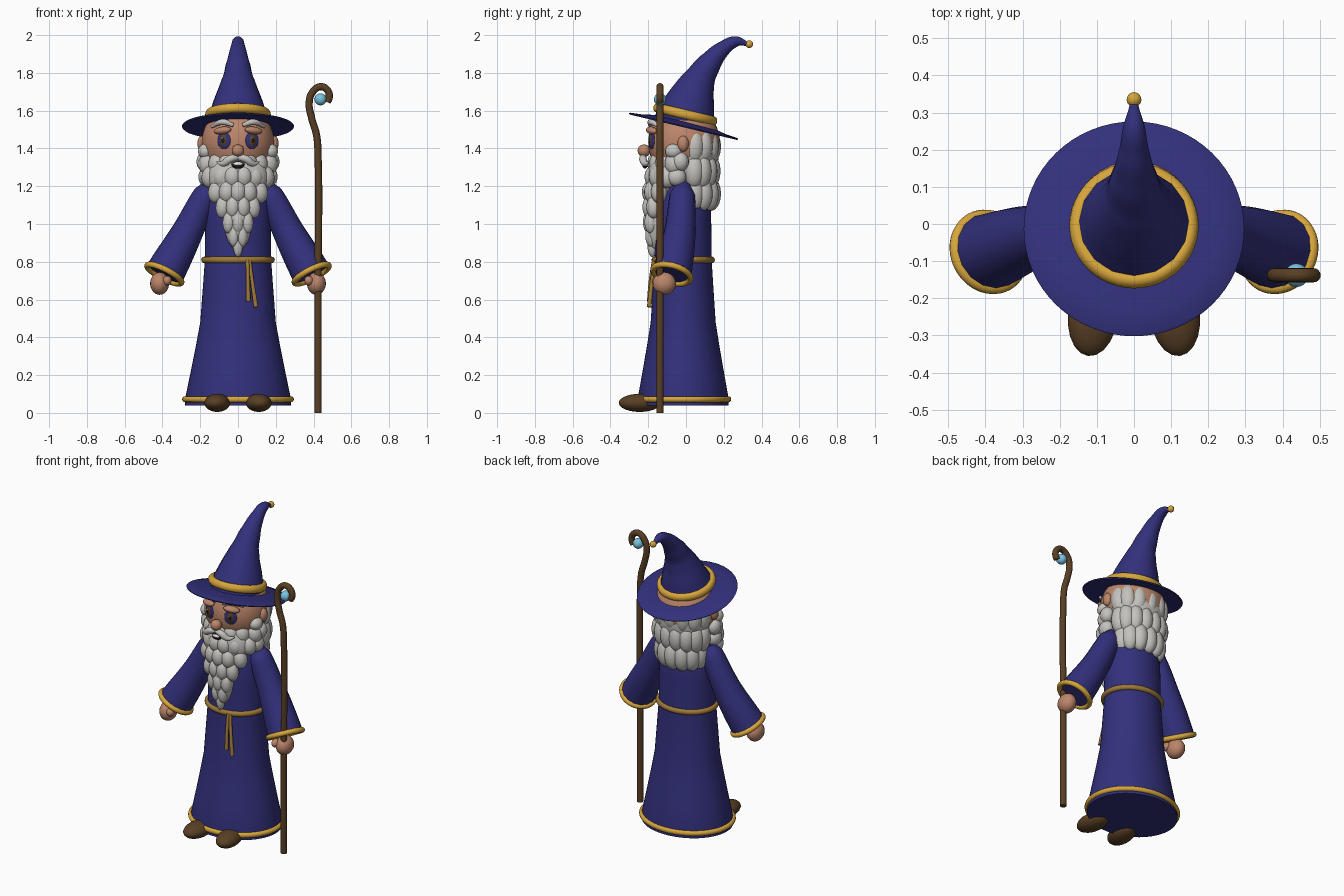
import bpy, bmesh, math
from mathutils import Vector, Matrix, Euler

cube = bpy.data.objects.get("Cube")
if cube:
    bpy.data.objects.remove(cube)


def material(name, r, g, b):
    m = bpy.data.materials.new(name)
    m.use_nodes = True
    m.diffuse_color = (r, g, b, 1)
    m.node_tree.nodes["Principled BSDF"].inputs["Base Color"].default_value = (r, g, b, 1)
    return m


BLUE = material("robe blue", .032, .03, .2)
GOLD = material("gold trim", .68, .38, .045)
ROPE = material("rope tan", .34, .19, .04)
HAIR = material("silver hair", .55, .54, .51)
SKIN = material("skin", .5, .235, .145)
WOOD = material("dark wood", .1, .05, .018)
GEM = material("sky blue gem", .19, .55, .75)
DARK = material("near black", .012, .01, .012)
WHITE = material("white", .85, .85, .83)


def finish(name, mesh, mat):
    obj = bpy.data.objects.new(name, mesh)
    bpy.context.collection.objects.link(obj)
    mesh.materials.clear()
    mesh.materials.append(mat)
    bpy.ops.object.select_all(action='DESELECT')
    obj.select_set(True)
    bpy.context.view_layer.objects.active = obj
    bpy.ops.object.shade_smooth_by_angle(angle=math.radians(45))
    return obj


def blobs(name, mat, items, seg=20):
    """Ellipsoids (centre, radii, optional rotation) joined in one object."""
    bm = bmesh.new()
    for loc, size, *rot in items:
        turn = Euler(rot[0]) if rot else Euler()
        bmesh.ops.create_uvsphere(bm, u_segments=seg, v_segments=seg * 2 // 3, radius=1,
                                  matrix=Matrix.LocRotScale(Vector(loc), turn, Vector(size)))
    mesh = bpy.data.meshes.new(name)
    bm.to_mesh(mesh)
    bm.free()
    return finish(name, mesh, mat)


def tube(name, mat, points):
    """Smooth round tube through (x, y, z, radius) points."""
    cu = bpy.data.curves.new(name, 'CURVE')
    cu.dimensions = '3D'
    cu.bevel_depth = 1
    cu.bevel_resolution = 6
    cu.resolution_u = 8
    cu.use_fill_caps = True
    sp = cu.splines.new('BEZIER')
    sp.radius_interpolation = 'CARDINAL'
    sp.bezier_points.add(len(points) - 1)
    for bp, p in zip(sp.bezier_points, points):
        bp.co, bp.radius = p[:3], p[3]
        bp.handle_left_type = bp.handle_right_type = 'AUTO'
    temp = bpy.data.objects.new(name + "_path", cu)
    bpy.context.collection.objects.link(temp)
    deps = bpy.context.evaluated_depsgraph_get()
    mesh = bpy.data.meshes.new_from_object(temp.evaluated_get(deps))
    bpy.data.objects.remove(temp)
    return finish(name, mesh, mat)


def lathe(name, mat, profile, seg=48):
    """Turn a (radius, z) profile around the z axis."""
    bm = bmesh.new()
    vs = [bm.verts.new((r, 0, z)) for r, z in profile]
    es = [bm.edges.new(pair) for pair in zip(vs, vs[1:])]
    bmesh.ops.spin(bm, geom=vs + es, cent=(0, 0, 0), axis=(0, 0, 1), angle=math.tau,
                   steps=seg, use_duplicate=False)
    bmesh.ops.remove_doubles(bm, verts=bm.verts, dist=.0005)
    bmesh.ops.recalc_face_normals(bm, faces=bm.faces)
    mesh = bpy.data.meshes.new(name)
    bm.to_mesh(mesh)
    bm.free()
    return finish(name, mesh, mat)


def ring(name, mat, loc, major, minor, rot=(0, 0, 0), scale=(1, 1, 1)):
    bpy.ops.mesh.primitive_torus_add(location=loc, rotation=rot, major_radius=major,
                                     minor_radius=minor, major_segments=48, minor_segments=12)
    obj = bpy.context.object
    obj.name, obj.scale = name, scale
    obj.data.materials.append(mat)
    bpy.ops.object.shade_smooth()
    return obj


# Robe with hem, belt and hanging cords
OVAL = (1, .86, 1)
robe = lathe("robe", BLUE, [(0, .04), (.28, .04), (.28, .075), (.25, .22), (.222, .36),
                            (.2, .48), (.187, .65), (.176, .8), (.173, 1), (.167, 1.15),
                            (.13, 1.23), (0, 1.26)])
robe.location.y, robe.scale = -.015, OVAL
ring("hem_trim", GOLD, (0, -.015, .072), .28, .016, scale=OVAL)
ring("belt", ROPE, (0, -.015, .81), .178, .017, scale=OVAL)
tube("belt_cord_short", ROPE, [(.05, -.17, .81, .01), (.052, -.185, .72, .01), (.055, -.195, .59, .012)])
tube("belt_cord_long", ROPE, [(.06, -.165, .81, .01), (.075, -.18, .7, .01), (.095, -.195, .56, .012)])

# Sleeves, cuffs, hands and shoes
for side, s in (("left", 1), ("right", -1)):
    tube(side + "_sleeve", BLUE, [(s * .145, -.02, 1.2, .045), (s * .17, -.02, 1.155, .067),
                                  (s * .277, -.035, .94, .085), (s * .39, -.075, .735, .104)])
    aim = Vector((s * .11, -.06, -.215)).to_track_quat('Z', 'Y').to_euler()
    ring(side + "_cuff", GOLD, (s * .39, -.075, .735), .101, .016, aim)
    blobs(side + "_hand", SKIN, [((s * .415, -.115, .685), (.05, .062, .06)),
                                 ((s * .375, -.15, .7), (.024, .03, .026))])
    blobs(side + "_shoe", WOOD, [((s * .11, -.245, .053), (.068, .112, .048), (0, 0, s * .12))])

# Head, neck, ears and nose
blobs("head", SKIN, [((0, -.01, 1.43), (.193, .19, .2))], 36)
tube("neck", SKIN, [(0, -.01, 1.18, .1), (0, -.01, 1.34, .1)])
blobs("ears", SKIN, [((s * .19, -.015, 1.425), (.025, .03, .042)) for s in (-1, 1)])
blobs("nose", SKIN, [((0, -.222, 1.388), (.033, .034, .033))])

# Eyes, lids and brows
for side, s in (("left", 1), ("right", -1)):
    turn = (0, 0, s * .38)
    out = Vector((s * .37, -.93, 0))
    spot = Vector((s * .073, -.178, 1.442))

    def layer(name, mat, depth, rx, rz, dx=0, dz=0):
        loc = spot + out * depth + Vector((dx, 0, dz))
        blobs(side + name, mat, [(loc, (rx, .01, rz), turn)])

    layer("_eye", BLUE, .004, .038, .046)
    layer("_iris", WOOD, .008, .022, .034)
    layer("_pupil", DARK, .011, .011, .018)
    layer("_eye_glint", WHITE, .014, .005, .006, -.006, .012)
    blobs(side + "_eyelid", SKIN, [((s * .082, -.182, 1.495), (.05, .025, .02), (0, s * .12, s * .38))])
    tube(side + "_eyebrow", HAIR, [(s * .025, -.19, 1.523, .01), (s * .08, -.185, 1.54, .016),
                                   (s * .14, -.14, 1.515, .008)])

# Beard: two core masses covered by rows of tufts that narrow to a point
tufts = [((0, -.12, 1.25), (.16, .085, .14)), ((0, -.165, 1.06), (.08, .055, .2))]
rows = [(1.32, .16, -.155, 7), (1.25, .145, -.175, 6), (1.17, .115, -.19, 5), (1.09, .08, -.195, 4),
        (1.01, .048, -.195, 3), (.94, .022, -.188, 2), (.885, 0, -.178, 1)]
for z, w, y, n in rows:
    size = .026 + .15 * w
    for i in range(n):
        x = w * (2 * i / (n - 1) - 1) if n > 1 else 0
        tufts.append(((x, y + 3.6 * x * x, z), (size, size, .06), (0, -x, 0)))
for s in (-1, 1):
    tufts += [((s * .172, -.065, 1.385), (.04, .045, .04)), ((s * .18, -.03, 1.33), (.04, .045, .05)),
              ((s * .17, -.05, 1.25), (.04, .05, .05))]
blobs("beard", HAIR, tufts)
for side, s in (("left", 1), ("right", -1)):
    tube(side + "_moustache", HAIR, [(0, -.222, 1.352, .014), (s * .04, -.228, 1.345, .02),
                                     (s * .08, -.215, 1.32, .016), (s * .112, -.195, 1.33, .005)])
blobs("mouth", DARK, [((0, -.217, 1.313), (.034, .014, .02))])
blobs("teeth", WHITE, [((0, -.224, 1.318), (.025, .01, .01))])

# Long hair down the back
locks = [((0, .03, 1.38), (.18, .145, .19)), ((0, .05, 1.22), (.15, .11, .13))]
for z, spread, n in ((1.41, .145, 7), (1.28, .145, 8), (1.16, .125, 7)):
    for i in range(n):
        a = math.radians(-85 + 170 * i / (n - 1))
        locks.append(((spread * math.sin(a), .035 + .098 * math.cos(a), z), (.05, .052, .09)))
blobs("back_hair", HAIR, locks)

# Hat: tilted brim and band, curled cone, bobble
TILT = (math.radians(-13.3), 0, 0)
brim = lathe("hat_brim", BLUE, [(0, .025), (.15, .025), (.23, .01), (.293, .004), (.297, 0),
                                (.293, -.006), (.15, .004), (0, .004)], 64)
brim.location, brim.rotation_euler = (0, -.013, 1.518), TILT
ring("hat_band", GOLD, (0, -.004, 1.58), .152, .022, TILT, (1, 1, 1.15))
tube("hat_cone", BLUE, [(0, -.012, 1.53, .158), (0, .012, 1.61, .143), (0, .07, 1.762, .088),
                        (0, .127, 1.853, .062), (0, .193, 1.925, .042), (0, .267, 1.966, .028),
                        (0, .33, 1.951, .01)])
blobs("hat_bobble", GOLD, [((0, .335, 1.952), (.02, .02, .02))])

# Crooked staff and its gem
path = [(.424, 0), (.424, .7), (.424, 1.35), (.416, 1.47), (.39, 1.56), (.377, 1.645), (.396, 1.7),
        (.438, 1.727), (.474, 1.708), (.483, 1.67), (.472, 1.645)]
tube("staff", WOOD, [(x, -.138, z, .019) for x, z in path])
blobs("staff_gem", GEM, [((.437, -.138, 1.66), (.032, .032, .032))])
